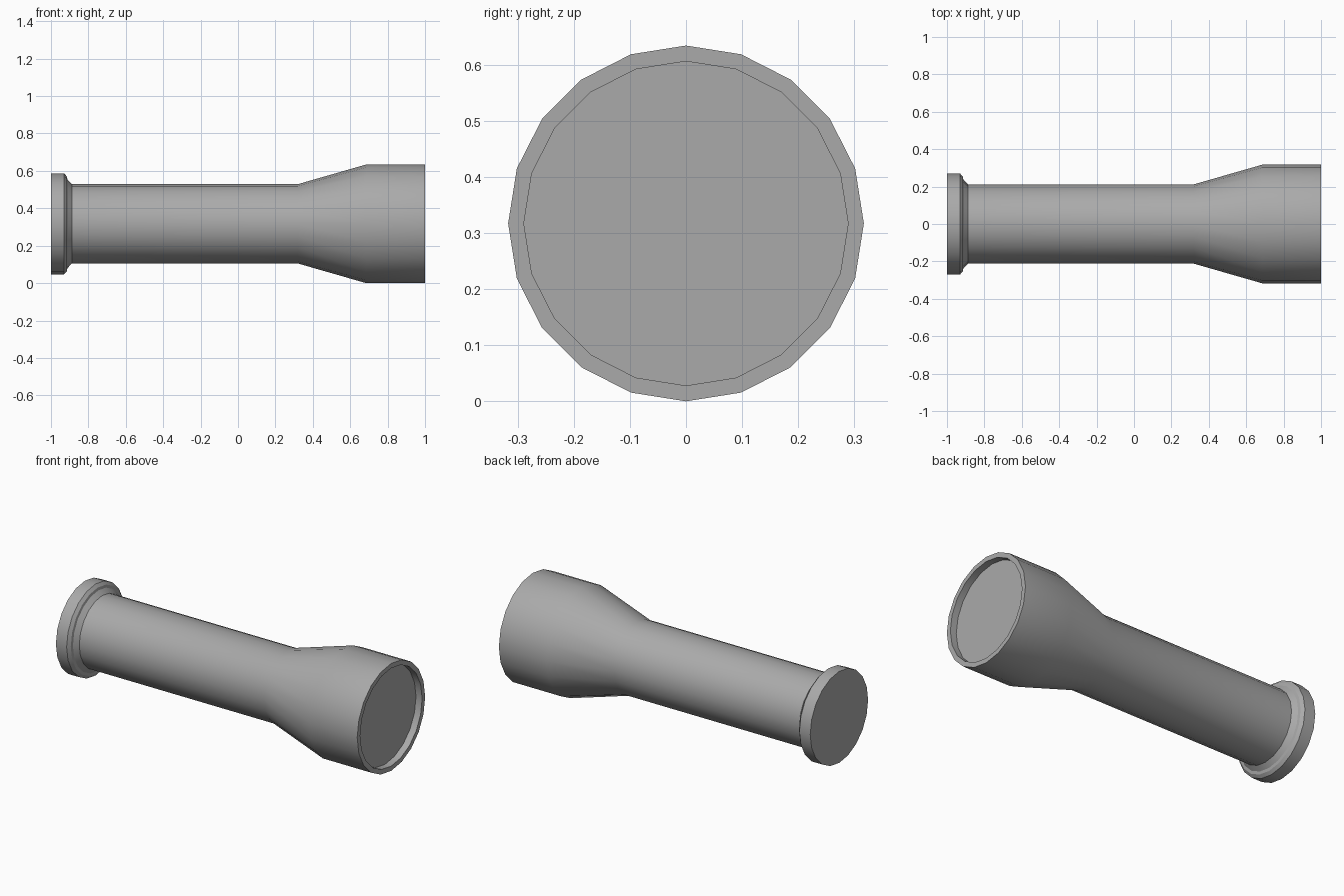
import bpy
import bmesh
from math import cos, sin, tau, radians

SIDES = 20
AXIS_Z = 0.317

cube = bpy.data.objects.get("Cube")
if cube:
    bpy.data.objects.remove(cube, do_unlink=True)

grey = bpy.data.materials.new("grey metal")
grey.use_nodes = True
colour = (0.4, 0.4, 0.4, 1)
grey.diffuse_color = colour
grey.node_tree.nodes["Principled BSDF"].inputs["Base Color"].default_value = colour


def lathe(name, profile, cap_start=False, cap_end=False):
    """Turn (x, radius) points around the long axis."""
    bm = bmesh.new()
    rings = []
    for x, r in profile:
        rings.append([bm.verts.new((x, r * cos(tau * i / SIDES), r * sin(tau * i / SIDES)))
                      for i in range(SIDES)])
    for a, b in zip(rings, rings[1:]):
        for i in range(SIDES):
            j = (i + 1) % SIDES
            bm.faces.new((a[i], b[i], b[j], a[j]))
    if cap_start:
        bm.faces.new(rings[0])
    if cap_end:
        bm.faces.new(rings[-1][::-1] if profile[-1][0] < profile[0][0] else rings[-1])
    # Faces wind inward for rising x, so turn the shell outward
    for f in bm.faces:
        f.normal_update()
    bmesh.ops.reverse_faces(bm, faces=[f for f in bm.faces if len(f.verts) == 4])
    for f in bm.faces:
        f.normal_update()
        if len(f.verts) > 4:
            outward = -1 if (cap_start and f.calc_center_median().x < 0) else 1
            if f.normal.x * outward < 0:
                f.normal_flip()
    # Make sure the outer wall faces away from the axis
    wall = next(f for f in bm.faces if len(f.verts) == 4)
    c = wall.calc_center_median()
    if wall.normal.y * c.y + wall.normal.z * c.z < 0:
        bmesh.ops.reverse_faces(bm, faces=[f for f in bm.faces if len(f.verts) == 4])
    mesh = bpy.data.meshes.new(name)
    bm.to_mesh(mesh)
    bm.free()
    mesh.materials.append(grey)
    obj = bpy.data.objects.new(name, mesh)
    obj.location.z = AXIS_Z
    bpy.context.collection.objects.link(obj)
    bpy.ops.object.select_all(action="DESELECT")
    obj.select_set(True)
    bpy.context.view_layer.objects.active = obj
    bpy.ops.object.shade_smooth_by_angle(angle=radians(30))
    return obj


# Tail cap with its stepped collar
lathe("tail_cap", [(-1, 0.27), (-0.93, 0.27), (-0.915, 0.253),
                   (-0.912, 0.237), (-0.888, 0.212)], cap_start=True)

# Barrel flaring into the head, with a rim around the recessed lens
lathe("barrel_and_head", [(-0.888, 0.212), (0.32, 0.212), (0.685, 0.317), (1, 0.317),
                          (1, 0.289), (0.96, 0.289)], cap_end=True)
